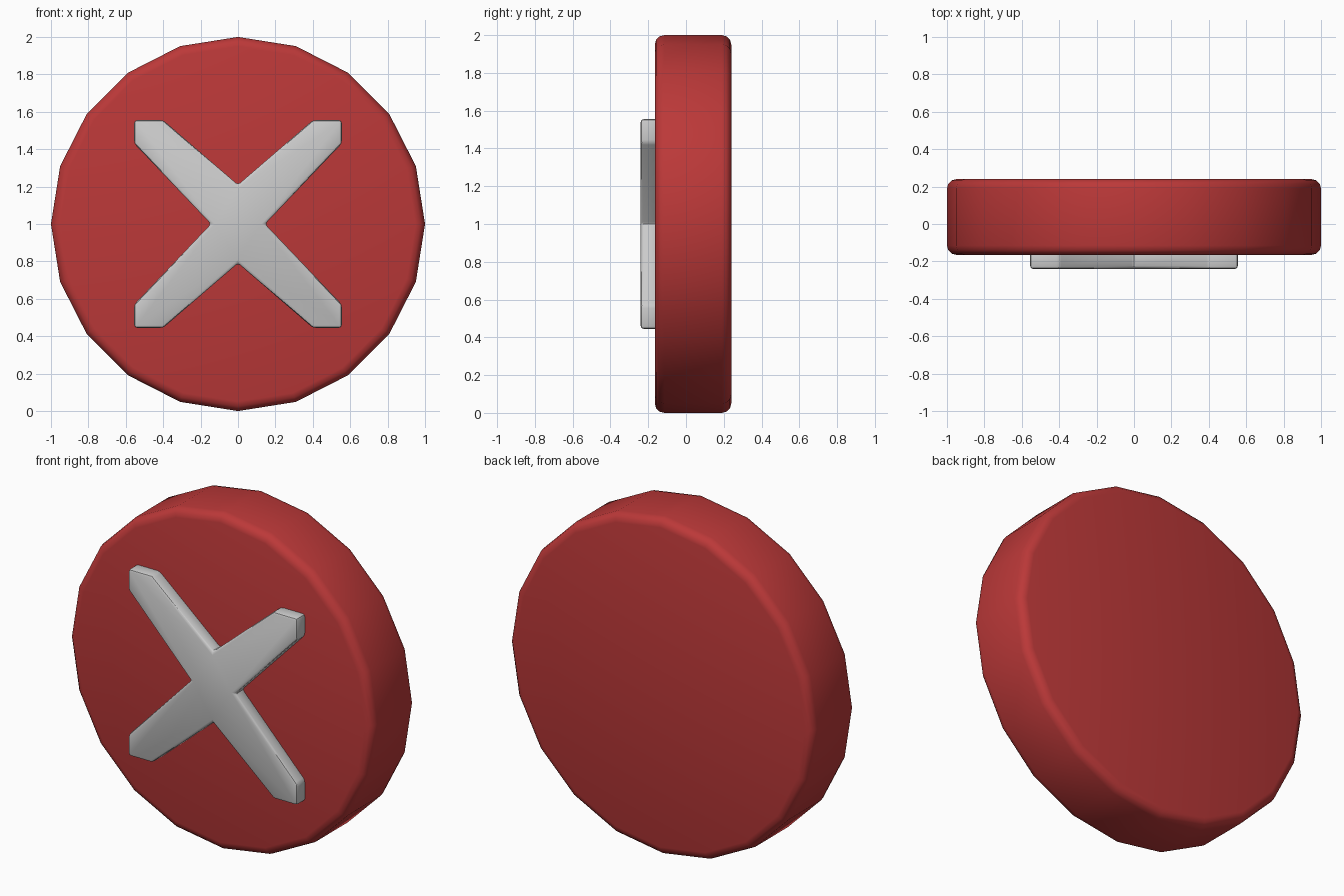
import bpy, bmesh
from math import sin, cos, pi, radians

if "Cube" in bpy.data.objects:
    bpy.data.objects.remove(bpy.data.objects["Cube"])


def prism(name, outline, y0, y1, bevel, segments):
    """Extrude an (x, z) outline from y0 to y1 and round its edges."""
    bm = bmesh.new()
    front = bm.faces.new([bm.verts.new((x, y0, z)) for x, z in outline])
    ext = bmesh.ops.extrude_face_region(bm, geom=[front], use_keep_orig=True)
    verts = [v for v in ext["geom"] if isinstance(v, bmesh.types.BMVert)]
    bmesh.ops.translate(bm, verts=verts, vec=(0, y1 - y0, 0))
    bmesh.ops.recalc_face_normals(bm, faces=bm.faces)
    # round only the real corners, not the shallow facets of the rim
    edges = [e for e in bm.edges if e.calc_face_angle(0) > radians(30)]
    bmesh.ops.bevel(bm, geom=edges, offset=bevel, segments=segments,
                    profile=0.5, affect='EDGES')
    mesh = bpy.data.meshes.new(name)
    bm.to_mesh(mesh)
    bm.free()
    obj = bpy.data.objects.new(name, mesh)
    bpy.context.collection.objects.link(obj)
    bpy.ops.object.select_all(action='DESELECT')
    obj.select_set(True)
    bpy.context.view_layer.objects.active = obj
    bpy.ops.object.shade_smooth_by_angle(angle=radians(35))
    return obj


# Twenty-sided disc
circle = [(sin(i * pi / 10), 1 + cos(i * pi / 10)) for i in range(20)]
disc = prism("button_disc", circle, -0.165, 0.24, 0.05, 3)
red = bpy.data.materials.new("red")
red.diffuse_color = (0.5, 0.04, 0.04, 1)
red.use_nodes = True
red.node_tree.nodes["Principled BSDF"].inputs["Base Color"].default_value = red.diffuse_color
disc.data.materials.append(red)

# Raised cross: one quarter mirrored into a full outline
quarter = [(0, 0.21), (0.40, 0.555), (0.555, 0.555), (0.555, 0.43), (0.145, 0)]
right = quarter + [(x, -z) for x, z in quarter[-2::-1]]
outline = right + [(-x, z) for x, z in right[-2:0:-1]]
prism("cross_emblem", [(x, 1 + z) for x, z in outline], -0.24, -0.15, 0.015, 2)
